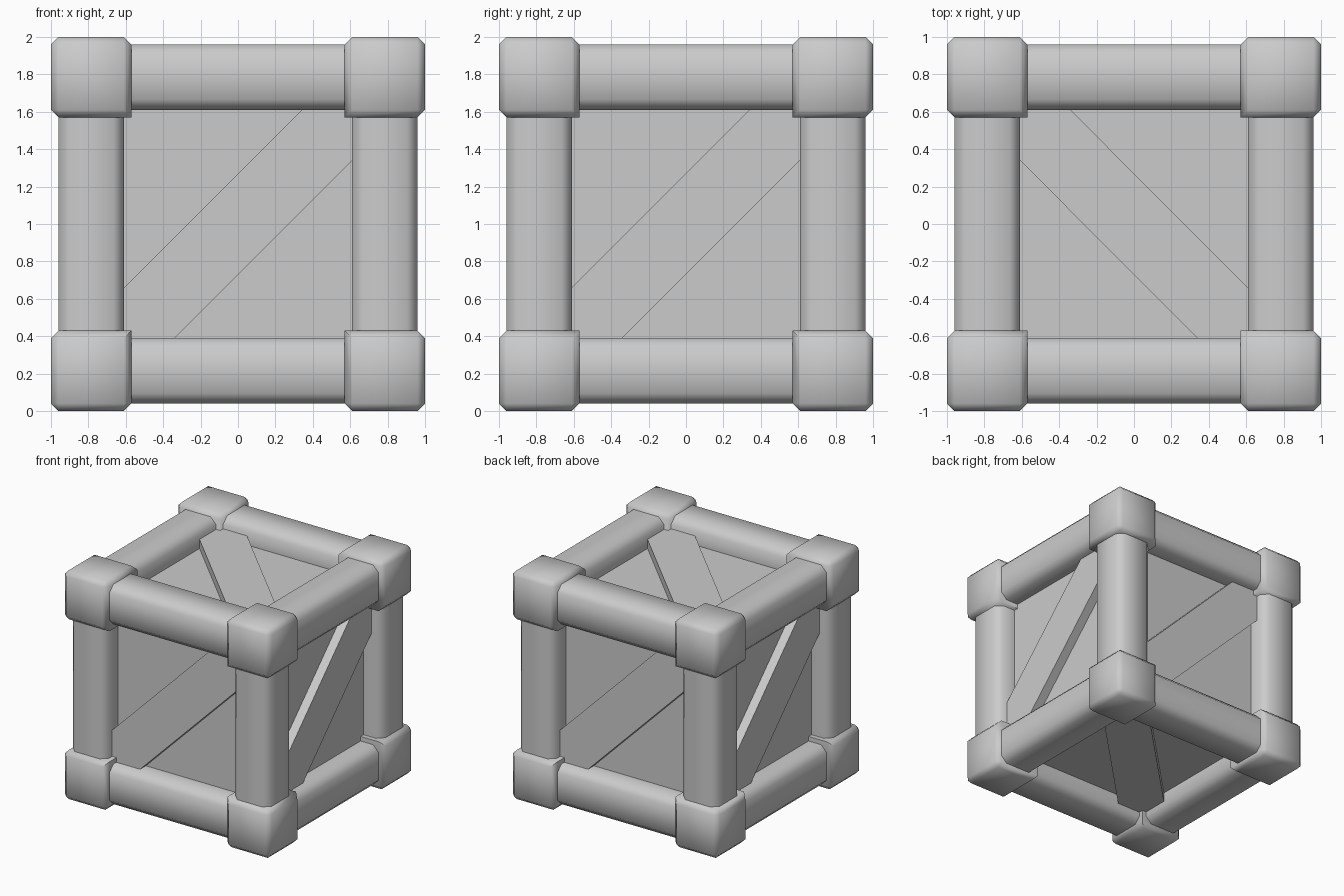
import bpy, bmesh, math
from mathutils import Matrix, Vector

if "Cube" in bpy.data.objects:
    bpy.data.objects.remove(bpy.data.objects["Cube"])

LIFT = Matrix.Translation((0, 0, 1))   # everything is modelled around the crate centre


def finish(bm, name, matrix=Matrix(), smooth=False):
    bmesh.ops.transform(bm, matrix=LIFT @ matrix, verts=bm.verts)
    bmesh.ops.recalc_face_normals(bm, faces=bm.faces)
    mesh = bpy.data.meshes.new(name)
    bm.to_mesh(mesh)
    bm.free()
    ob = bpy.data.objects.new(name, mesh)
    bpy.context.collection.objects.link(ob)
    if smooth:
        bpy.ops.object.select_all(action='DESELECT')
        ob.select_set(True)
        bpy.context.view_layer.objects.active = ob
        bpy.ops.object.shade_smooth_by_angle(angle=math.radians(60))
    return ob


def box(center, size):
    bm = bmesh.new()
    bmesh.ops.create_cube(bm, size=1)
    bmesh.ops.scale(bm, vec=size, verts=bm.verts)
    bmesh.ops.translate(bm, vec=center, verts=bm.verts)
    return bm


def chamfer(bm, edges, width):
    bmesh.ops.bevel(bm, geom=edges, offset=width, offset_type='OFFSET',
                    segments=1, profile=0.5, affect='EDGES')


# Recessed panels: the six sides of one inner cube
finish(box((0, 0, 0), (1.57, 1.57, 1.57)), "inner_panels")

# Corner blocks: every edge chamfered except the three meeting at the inner vertex
signs = (-1, 1)
for sx in signs:
    for sy in signs:
        for sz in signs:
            s = Vector((sx, sy, sz))
            bm = box(s * 0.785, (0.43, 0.43, 0.43))
            inner = min(bm.verts, key=lambda v: v.co.length)
            chamfer(bm, [e for e in bm.edges if inner not in e.verts], 0.04)
            finish(bm, "corner_block", smooth=True)

# Edge beams: chamfered bars along each axis
for axis in range(3):
    for a in signs:
        for b in signs:
            center = Vector((0, 0, 0))
            center[(axis + 1) % 3] = a * 0.785
            center[(axis + 2) % 3] = b * 0.785
            size = Vector((0.35, 0.35, 0.35))
            size[axis] = 1.3
            bm = box(center, size)
            long_edges = [e for e in bm.edges
                          if abs((e.verts[0].co - e.verts[1].co)[axis]) > 1]
            chamfer(bm, long_edges, 0.055)
            finish(bm, "edge_beam", smooth=True)

# Diagonal planks: one per side, ends hidden in the frame
H, W = 0.77, 0.27
outline = [(-H, -H), (W - H, -H), (H, H - W), (H, H), (H - W, H), (-H, W - H)]
turns = [Matrix.Rotation(k * math.pi / 2, 4, 'Z') for k in range(4)]
turns += [turns[1] @ Matrix.Rotation(s * math.pi / 2, 4, 'X') for s in signs]
for turn in turns:
    bm = bmesh.new()
    face = bm.faces.new([bm.verts.new((u, -0.865, v)) for u, v in outline])
    ext = bmesh.ops.extrude_face_region(bm, geom=[face], use_keep_orig=True)
    moved = [g for g in ext["geom"] if isinstance(g, bmesh.types.BMVert)]
    bmesh.ops.translate(bm, vec=(0, 0.1, 0), verts=moved)
    finish(bm, "diagonal_plank", turn)
